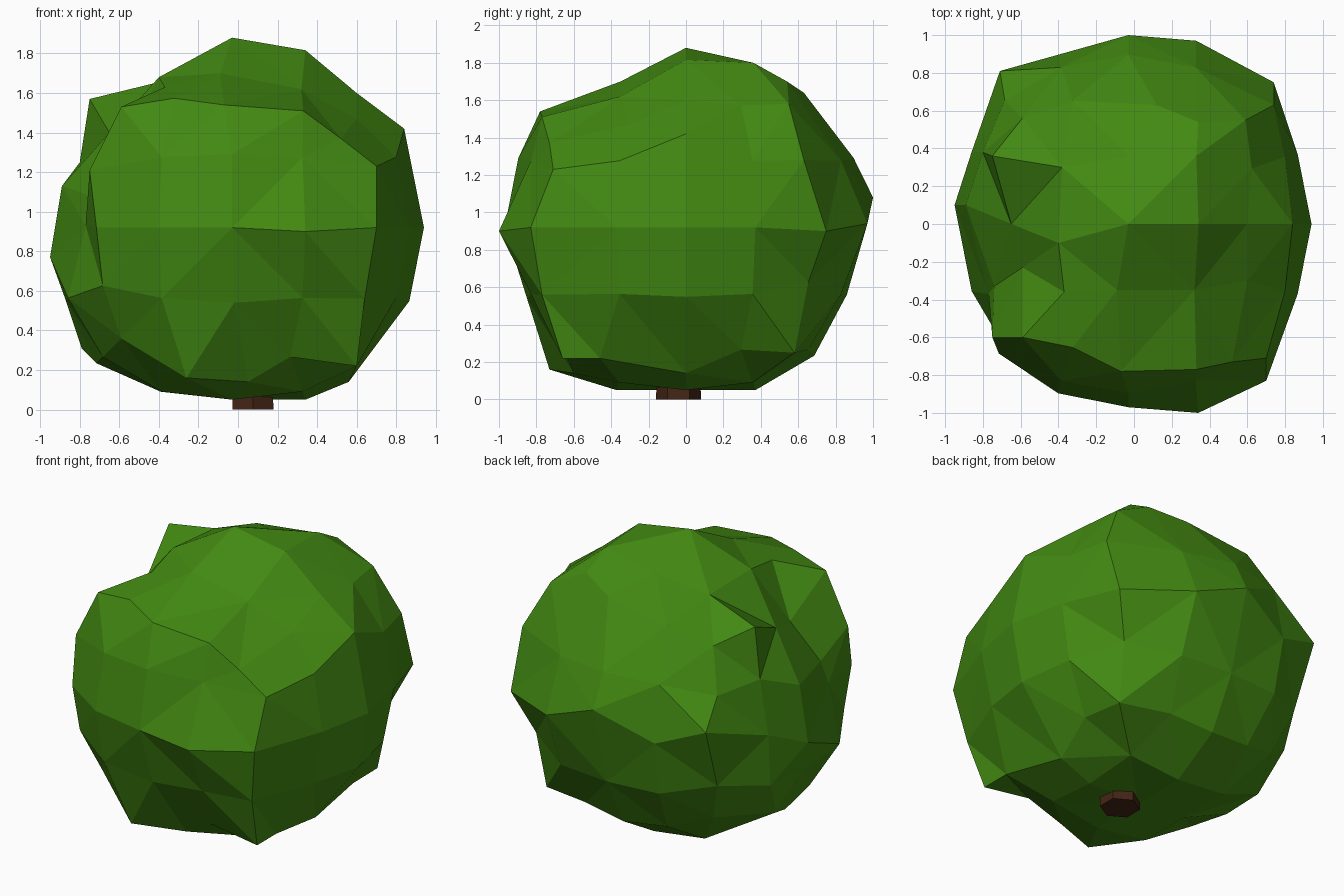
import bpy, bmesh
from mathutils import Vector

if "Cube" in bpy.data.objects:
    bpy.data.objects.remove(bpy.data.objects["Cube"])

CENTRE = Vector((-0.03, 0, 0.92))
R = 0.97


def material(name, rgb):
    m = bpy.data.materials.new(name)
    m.diffuse_color = (*rgb, 1)
    m.use_nodes = True
    m.node_tree.nodes["Principled BSDF"].inputs["Base Color"].default_value = m.diffuse_color
    return m


def finish(bm, name, mat):
    bmesh.ops.recalc_face_normals(bm, faces=bm.faces)
    me = bpy.data.meshes.new(name)
    bm.to_mesh(me)
    bm.free()
    ob = bpy.data.objects.new(name, me)
    me.materials.append(mat)
    bpy.context.collection.objects.link(ob)


# Foliage: a faceted cube-sphere whose lumps are pulled to a few set points
PULLS = [
    # crown
    (-.03, 0, 1.88), (-.09, -.35, 1.70), (-.40, -.10, 1.68), (-.37, -.36, 1.63),
    (.33, .36, 1.80), (-.03, .36, 1.73), (-.38, .30, 1.66),
    (.34, .54, 1.70), (.12, .63, 1.64), (.59, .55, 1.58),
    # front brow and flattened right shoulder
    (-.59, -.60, 1.53), (-.07, -.78, 1.54), (.33, -.77, 1.51),
    (.70, -.71, 1.23), (.52, -.73, 1.37), (.32, -.35, 1.62), (.60, -.30, 1.47),
    (.60, 0, 1.60), (.84, 0, 1.42),
    # front
    (.34, -1.0, .90), (.70, -.83, .92), (-.75, -.60, 1.21),
    (-.02, -.85, .54), (-.26, -.73, .16), (.05, -.60, .14), (.64, -.77, .56),
    # left, with the hollow above its middle
    (-.95, .10, .77), (-.89, .10, 1.13), (-.75, .36, 1.57), (-.74, -.33, 1.08),
    (-.65, 0, 1.40), (-.59, -.23, 1.34), (-.79, .20, .31), (-.87, .05, .55),
    (-.77, -.37, .93), (-.86, .38, .90), (-.80, .38, 1.25),
    # back
    (-.03, 1.0, 1.08), (.33, .97, .94), (.74, .75, .90), (.74, .63, 1.28),
    (-.71, .81, 1.04), (-.03, .86, .56),
    # underside
    (.60, -.66, .22), (.60, -.46, .22), (.56, 0, .14), (.60, .58, .25),
    (-.03, 0, .05), (-.39, 0, .09),
]

bm = bmesh.new()
bmesh.ops.create_cube(bm, size=2)
for _ in range(2):
    bmesh.ops.subdivide_edges(bm, edges=bm.edges[:], cuts=1, use_grid_fill=True)
    for v in bm.verts:
        v.co.normalize()

free = {v: v.co.copy() for v in bm.verts}
for v in bm.verts:
    v.co = CENTRE + v.co * R
for p in PULLS:
    p = Vector(p)
    d = (p - CENTRE).normalized()
    v = max(free, key=lambda w: free[w].dot(d))
    v.co = p
    del free[v]
for v in free:
    v.co.z = max(v.co.z, 0.05)
bmesh.ops.triangulate(bm, faces=bm.faces[:], quad_method='SHORT_EDGE')
finish(bm, "foliage", material("leaf_green", (0.055, 0.25, 0.006)))

# Trunk: short six-sided stub, mostly hidden in the foliage
bm = bmesh.new()
bmesh.ops.create_cone(bm, cap_ends=True, segments=6, radius1=0.12, radius2=0.11, depth=0.4)
bmesh.ops.translate(bm, verts=bm.verts, vec=(0.075, -0.04, 0.2))
finish(bm, "trunk", material("bark_brown", (0.06, 0.018, 0.008)))
